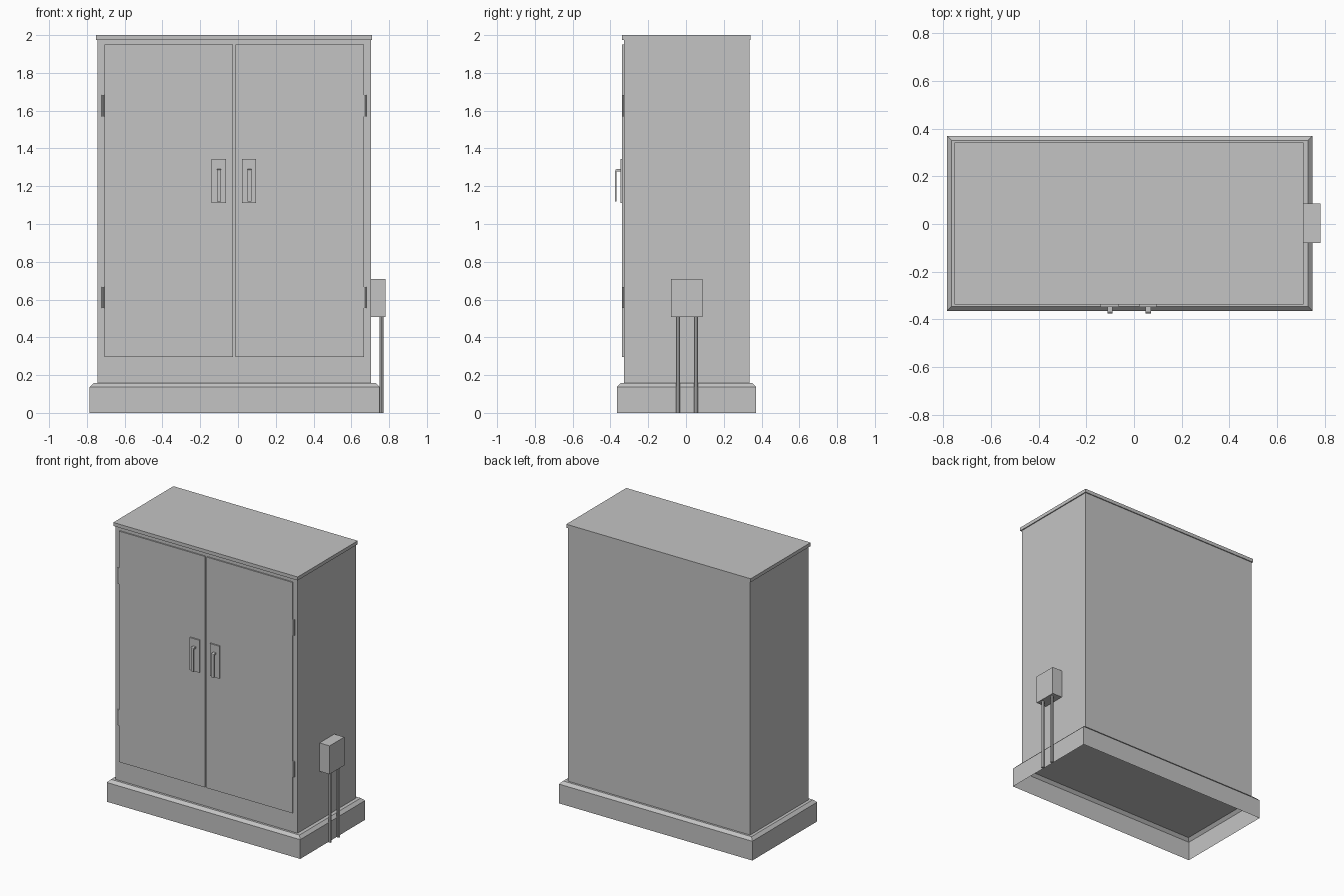
import bpy
import bmesh
from math import pi

if "Cube" in bpy.data.objects:
    bpy.data.objects.remove(bpy.data.objects["Cube"])

GREY = (0.55, 0.55, 0.55, 1)
grey = bpy.data.materials.new("cabinet grey")
grey.use_nodes = True
grey.diffuse_color = GREY
grey.node_tree.nodes["Principled BSDF"].inputs["Base Color"].default_value = GREY


def finish(name, bm):
    mesh = bpy.data.meshes.new(name)
    bm.to_mesh(mesh)
    bm.free()
    mesh.materials.append(grey)
    obj = bpy.data.objects.new(name, mesh)
    bpy.context.scene.collection.objects.link(obj)
    return obj


def box(name, xs, ys, zs):
    bm = bmesh.new()
    bmesh.ops.create_cube(bm, size=1)
    for v in bm.verts:
        v.co = [r[0] if c < 0 else r[1] for c, r in zip(v.co, (xs, ys, zs))]
    return finish(name, bm)


def rod(name, x, y, zs, radius, sides=8):
    bm = bmesh.new()
    bmesh.ops.create_cone(bm, cap_ends=True, segments=sides, radius1=radius,
                          radius2=radius, depth=zs[1] - zs[0])
    bmesh.ops.translate(bm, verts=bm.verts, vec=(x, y, sum(zs) / 2))
    return finish(name, bm)


def lever(name, xs, profile):
    """Extrude a side profile of (y, z) points across xs."""
    bm = bmesh.new()
    face = bm.faces.new([bm.verts.new((xs[0], y, z)) for y, z in profile])
    out = bmesh.ops.extrude_face_region(bm, geom=[face])
    verts = [g for g in out["geom"] if isinstance(g, bmesh.types.BMVert)]
    bmesh.ops.translate(bm, verts=verts, vec=(xs[1] - xs[0], 0, 0))
    bmesh.ops.recalc_face_normals(bm, faces=bm.faces)
    return finish(name, bm)


# Plinth: thin shell, chamfered at the top and open underneath
plinth = box("plinth", (-0.785, 0.749), (-0.365, 0.37), (0, 0.158))
bm = bmesh.new()
bm.from_mesh(plinth.data)
top_edges = [e for e in bm.edges if all(v.co.z > 0.1 for v in e.verts)]
bmesh.ops.bevel(bm, geom=top_edges, offset=0.02, segments=1, affect='EDGES')
floor = [f for f in bm.faces if f.normal.z < -0.9]
bmesh.ops.delete(bm, geom=floor, context='FACES')
bm.to_mesh(plinth.data)
bm.free()

# Cabinet body and roof
box("body", (-0.743, 0.703), (-0.329, 0.335), (0.158, 1.975))
box("roof_cap", (-0.752, 0.71), (-0.338, 0.342), (1.975, 2))

# Doors with their hinges, handle plates and bent levers
LEVER = [(-0.348, 1.29), (-0.368, 1.29), (-0.373, 1.287), (-0.375, 1.28),
         (-0.375, 1.12), (-0.367, 1.12), (-0.367, 1.278), (-0.348, 1.278)]
for side, door, hinge_x, plate, grip in (
        ("right", (-0.706, -0.026), -0.714, (-0.14, -0.063), -0.101),
        ("left", (-0.013, 0.667), 0.673, (0.02, 0.095), 0.06)):
    box(side + "_door", door, (-0.338, -0.327), (0.295, 1.95))
    for level, zs in (("lower", (0.555, 0.667)), ("upper", (1.57, 1.683))):
        rod(f"{side}_{level}_hinge", hinge_x, -0.33, zs, 0.008)
    box(side + "_handle_plate", plate, (-0.348, -0.336), (1.11, 1.343))
    lever(side + "_handle_lever", (grip - 0.011, grip + 0.011), LEVER)

# Junction box on the side with two conduits to the ground
box("junction_box", (0.701, 0.782), (-0.08, 0.087), (0.507, 0.71))
for name, y in (("front_conduit", -0.042), ("back_conduit", 0.053)):
    rod(name, 0.759, y, (0, 0.51), 0.011)
